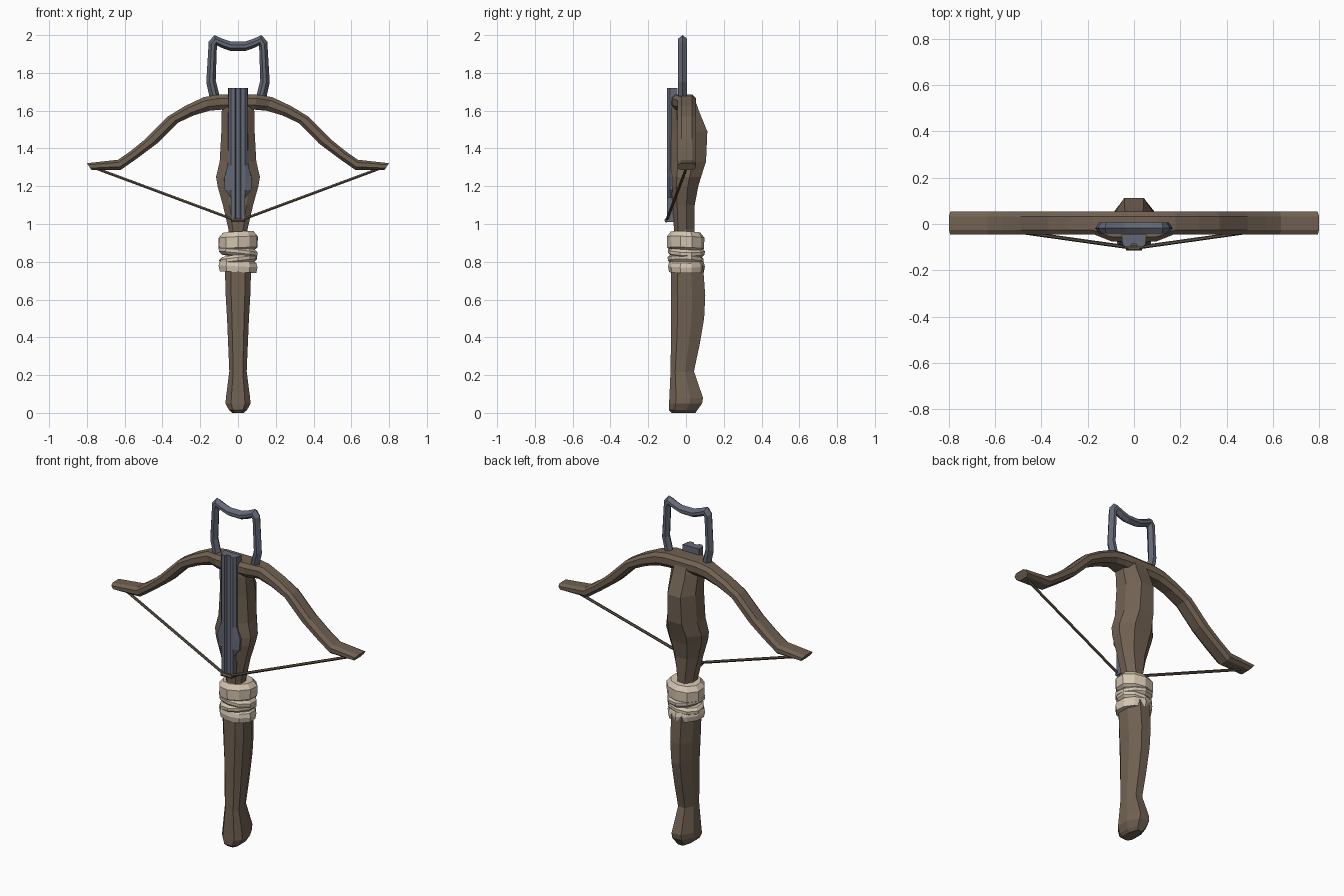
import bpy, bmesh, math
from mathutils import Vector


def material(name, col):
    m = bpy.data.materials.new(name)
    m.diffuse_color = (*col, 1)
    return m


WOOD = material("brown wood", (0.165, 0.122, 0.086))
METAL = material("blue grey metal", (0.125, 0.138, 0.180))
CLOTH = material("pale cloth", (0.66, 0.56, 0.44))
CORD = material("dark cord", (0.125, 0.095, 0.068))


def loft(name, rings, mat):
    """Skin a list of equal-length point rings and cap both ends."""
    bm = bmesh.new()
    vs = [[bm.verts.new(p) for p in r] for r in rings]
    n = len(rings[0])
    for a, b in zip(vs, vs[1:]):
        for i in range(n):
            j = (i + 1) % n
            bm.faces.new((a[i], a[j], b[j], b[i]))
    bm.faces.new(vs[0][::-1])
    bm.faces.new(vs[-1])
    bmesh.ops.recalc_face_normals(bm, faces=bm.faces)
    me = bpy.data.meshes.new(name)
    bm.to_mesh(me)
    bm.free()
    me.materials.append(mat)
    ob = bpy.data.objects.new(name, me)
    bpy.context.collection.objects.link(ob)
    return ob


def mirrored(right):
    """Repeat a centre-to-right path on the left; first value is x."""
    left = [(-p[0], *p[1:]) for p in reversed(right) if p[0] > 0]
    return left + right


# Stock: chamfered section (z, half width, front y, back y)
def stock_ring(z, w, f, b):
    d = b - f
    right = [(0.55 * w, f), (w, f + 0.2 * d), (w, f + 0.62 * d), (0.48 * w, b)]
    pts = right + [(-x, y) for x, y in reversed(right)]
    return [(x, y, z) for x, y in pts]


handle = [(0.0, 0.03, -0.075, 0.05), (0.015, 0.048, -0.09, 0.06),
          (0.05, 0.066, -0.09, 0.085), (0.08, 0.064, -0.088, 0.09),
          (0.22, 0.046, -0.082, 0.042), (0.36, 0.052, -0.08, 0.072),
          (0.5, 0.058, -0.08, 0.096), (0.62, 0.065, -0.08, 0.102),
          (0.78, 0.07, -0.08, 0.09)]
loft("handle", [stock_ring(*s) for s in handle], WOOD)

fore = [(0.9, 0.045, -0.062, 0.045), (0.97, 0.05, -0.064, 0.045),
        (1.1, 0.08, -0.07, 0.046), (1.2, 0.108, -0.08, 0.065),
        (1.25, 0.116, -0.08, 0.08), (1.33, 0.097, -0.08, 0.106),
        (1.49, 0.088, -0.08, 0.113), (1.6, 0.086, -0.08, 0.068),
        (1.665, 0.075, -0.075, 0.045)]
loft("fore_stock", [stock_ring(*s) for s in fore], WOOD)

# Bow: (top x, top z, bottom x, bottom z, front y)
bow = [(0.0, 1.685, 0.0, 1.605, -0.078), (0.1, 1.685, 0.09, 1.605, -0.075),
       (0.18, 1.672, 0.15, 1.6, -0.045), (0.28, 1.625, 0.235, 1.575, -0.045),
       (0.37, 1.57, 0.32, 1.535, -0.045), (0.49, 1.45, 0.43, 1.425, -0.045),
       (0.57, 1.385, 0.53, 1.35, -0.045), (0.635, 1.34, 0.62, 1.287, -0.045),
       (0.8, 1.322, 0.775, 1.285, -0.045)]


def bow_ring(tx, tz, bx, bz, f):
    back = 0.053
    sec = [(f + 0.02, 0), (f, 0.3), (f, 0.75), (f + 0.02, 1),
           (back - 0.02, 1), (back, 0.75), (back, 0.3), (back - 0.02, 0)]
    return [(bx + (tx - bx) * t, y, bz + (tz - bz) * t) for y, t in sec]


bow_full = [(-a, b, -c, d, e) for a, b, c, d, e in reversed(bow[1:])] + bow
loft("bow", [bow_ring(*p) for p in bow_full], WOOD)

# Stirrup: outer and inner outline with a bevelled section
stirrup = [(0.0, 1.967, 0.0, 1.915), (0.04, 1.967, 0.035, 1.915),
           (0.085, 1.982, 0.075, 1.928), (0.125, 2.0, 0.112, 1.945),
           (0.155, 1.965, 0.112, 1.935), (0.168, 1.75, 0.118, 1.76),
           (0.148, 1.66, 0.093, 1.66)]
st_full = [(-a, b, -c, d) for a, b, c, d in reversed(stirrup[1:])] + stirrup
ST_SEC = [(0, -0.018), (0.35, -0.042), (0.7, -0.042),
          (1, -0.018), (0.7, 0.006), (0.35, 0.006)]
loft("stirrup", [[(ox + (ix - ox) * t, y, oz + (iz - oz) * t) for t, y in ST_SEC]
                 for ox, oz, ix, iz in st_full], METAL)


# Bolt rail: grooved section, flared at the lock (z, base half width, shoulder)
def rail_ring(z, w, s):
    right = [(w, -0.045), (s, -0.086), (0.037, -0.1), (0.017, -0.1), (0.01, -0.086)]
    pts = right + [(-x, y) for x, y in reversed(right)]
    return [(x, y, z) for x, y in pts]


rail = [(1.01, 0.037, 0.038), (1.14, 0.037, 0.038), (1.18, 0.07, 0.07),
        (1.245, 0.075, 0.073), (1.31, 0.054, 0.052), (1.72, 0.054, 0.05)]
loft("bolt_rail", [rail_ring(*r) for r in rail], METAL)


# Cloth wrap: stacked, slightly tilted bands
def band(name, profile, tilt, phase):
    n = 10
    rings = []
    for z, r in profile:
        ring = []
        for i in range(n):
            a = math.tau * (i + 0.5) / n
            k = r * (1 + 0.025 * math.sin(3 * a + phase))
            ring.append((k * math.cos(a), 0.92 * k * math.sin(a),
                         z + tilt * math.cos(a + phase)))
        rings.append(ring)
    loft(name, rings, CLOTH)


band("wrap_top", [(0.86, 0.09), (0.872, 0.106), (0.93, 0.108), (0.957, 0.085)], 0.006, 0.6)
band("wrap_upper_strand", [(0.828, 0.09), (0.843, 0.105), (0.86, 0.106), (0.875, 0.09)], 0.012, 2.8)
band("wrap_lower_strand", [(0.79, 0.09), (0.803, 0.102), (0.82, 0.103), (0.835, 0.088)], 0.012, 0.3)
band("wrap_bottom", [(0.745, 0.1), (0.775, 0.106), (0.797, 0.1), (0.805, 0.09)], 0.005, 3.0)


# Bowstring: thin six sided cords and a thicker centre serving
def rod(name, a, b, r):
    a, b = Vector(a), Vector(b)
    q = (b - a).to_track_quat('Z', 'Y')
    circ = [q @ Vector((r * math.cos(math.tau * i / 6), r * math.sin(math.tau * i / 6), 0))
            for i in range(6)]
    loft(name, [[p + c for c in circ] for p in (a, b)], CORD)


for s, side in ((1, "right"), (-1, "left")):
    rod("string_" + side, (0, -0.104, 1.015), (s * 0.74, 0.0, 1.29), 0.008)
rod("string_serving", (-0.035, -0.104, 1.02), (0.035, -0.104, 1.02), 0.011)
